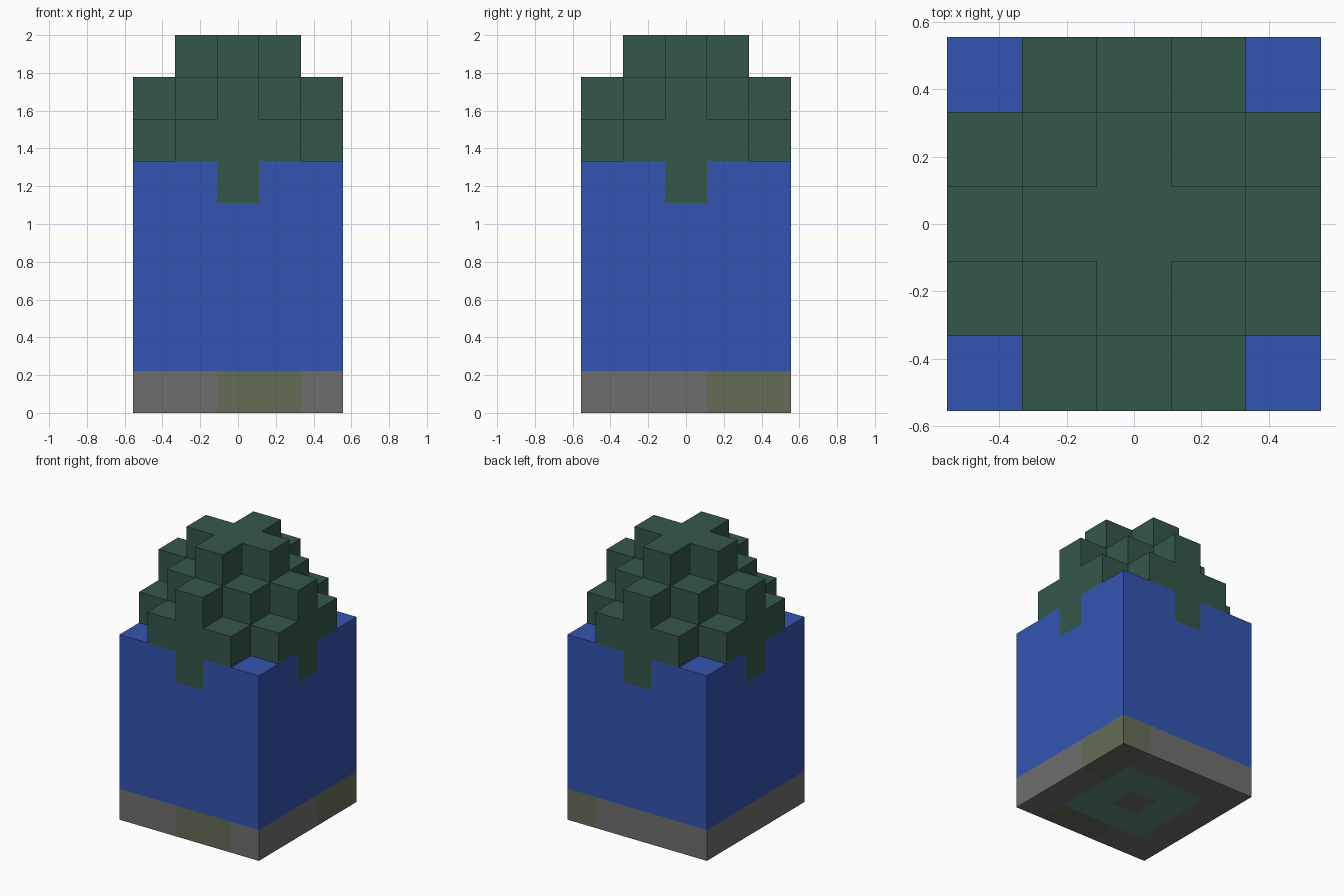
import bpy
import bmesh
from math import radians
from mathutils import Vector

cube = bpy.data.objects.get("Cube")
if cube:
    bpy.data.objects.remove(cube, do_unlink=True)

CELL = 2 / 9      # edge of one block
R = 2             # blocks on each side of the middle one
BODY_TOP = 5      # uppermost block layer of the pot


def material(name, *rgb):
    """Flat material from 0-255 display values."""
    lin = [((c / 255 + 0.055) / 1.055) ** 2.4 for c in rgb]
    mat = bpy.data.materials.new(name)
    mat.use_nodes = True
    mat.diffuse_color = (*lin, 1)
    bsdf = mat.node_tree.nodes["Principled BSDF"]
    bsdf.inputs["Base Color"].default_value = (*lin, 1)
    bsdf.inputs["Roughness"].default_value = 0.9
    return mat


STONE = material("grey stone", 111, 111, 111)
MOSS = material("mossy stone", 102, 109, 87)
TEAL = material("teal stone", 96, 138, 126)
BLUE = material("blue body", 52, 85, 177)
LEAF = material("dark green leaf", 53, 87, 74)

MOSSY_CELLS = {(0, -R), (1, -R), (R, 1), (R, R)}


def base_colour(i, j):
    if (i, j) in MOSSY_CELLS:
        return MOSS
    return TEAL if max(abs(i), abs(j)) == 1 else STONE


# Sort every block of the stepped dome on its square body into a part
parts = {"stone_base": {}, "body": {}, "foliage": {}}
for i in range(-R, R + 1):
    for j in range(-R, R + 1):
        dist = abs(i) + abs(j)
        for k in range(min(9, 10 - dist)):
            hanging = k == BODY_TOP and 0 in (i, j)
            if k == 0:
                parts["stone_base"][i, j, k] = base_colour(i, j)
            elif k > BODY_TOP or hanging:
                parts["foliage"][i, j, k] = LEAF
            else:
                parts["body"][i, j, k] = BLUE

solid = set().union(*parts.values())
NORMALS = [Vector(s * (a == b) for b in range(3)) for a in range(3) for s in (-1, 1)]


def build_part(name, blocks):
    """Skin the outside of a group of blocks and merge its flat areas."""
    mesh = bpy.data.meshes.new(name)
    mats = list(dict.fromkeys(blocks.values()))
    for mat in mats:
        mesh.materials.append(mat)
    bm = bmesh.new()
    for pos, mat in blocks.items():
        centre = Vector(pos) + Vector((0, 0, 0.5))
        for n in NORMALS:
            if tuple(int(c) for c in Vector(pos) + n) in solid:
                continue
            u = Vector((n.y, n.z, n.x))
            v = n.cross(u)
            corners = [centre + (n + a * u + b * v) / 2
                       for a, b in ((-1, -1), (1, -1), (1, 1), (-1, 1))]
            face = bm.faces.new([bm.verts.new(c * CELL) for c in corners])
            face.material_index = mats.index(mat)
    bmesh.ops.remove_doubles(bm, verts=bm.verts, dist=0.001)
    bmesh.ops.dissolve_limit(bm, angle_limit=radians(1), verts=bm.verts,
                             edges=bm.edges, delimit={"MATERIAL"})
    bm.to_mesh(mesh)
    bm.free()
    obj = bpy.data.objects.new(name, mesh)
    bpy.context.collection.objects.link(obj)


for part_name, part_blocks in parts.items():
    build_part(part_name, part_blocks)
